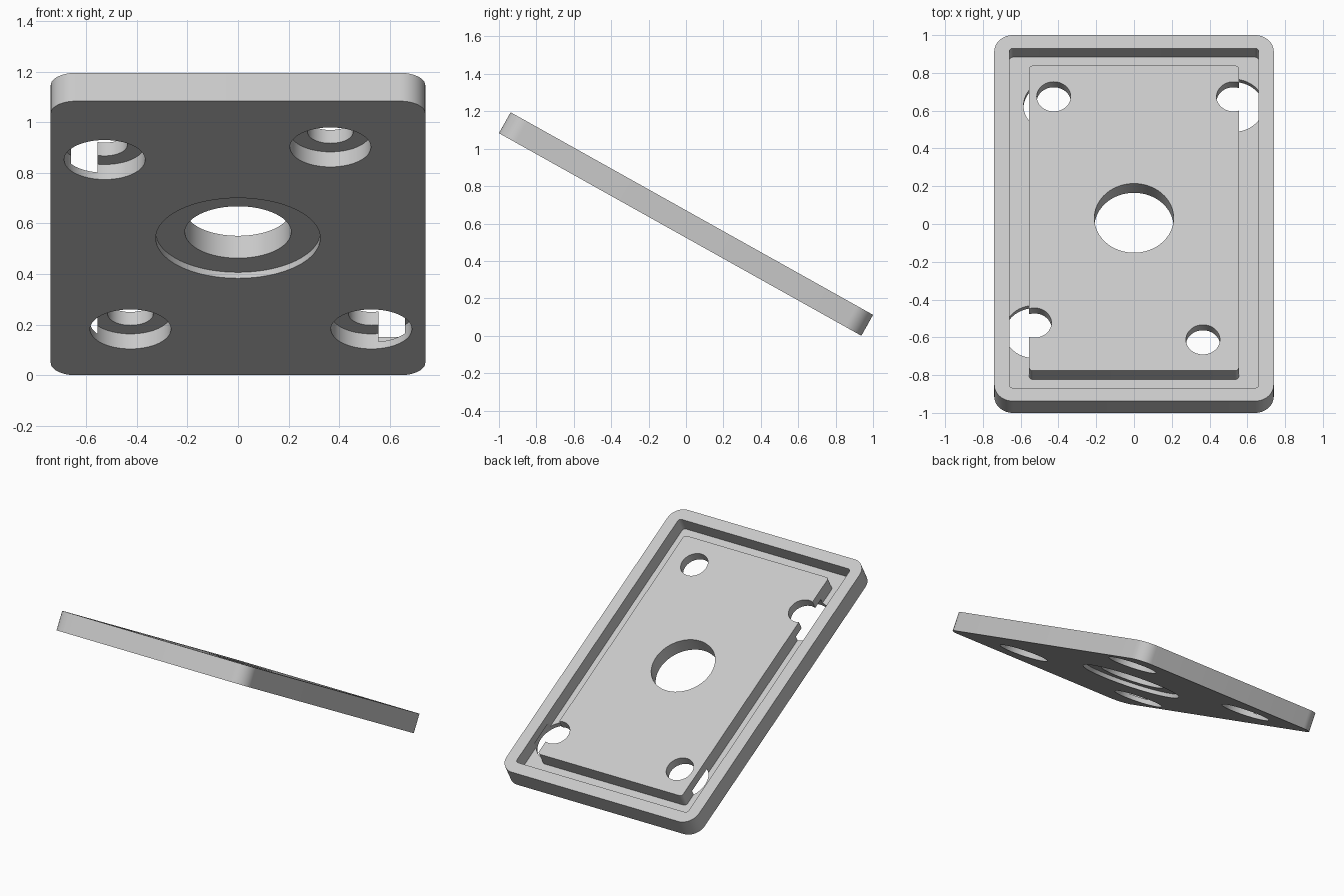
import bpy
import bmesh
import math

default = bpy.data.objects.get("Cube")
if default:
    bpy.data.objects.remove(default, do_unlink=True)

# Plate dimensions, in its own untilted frame
HALF_W, HALF_L, THICK = 0.74, 1.11, 0.128
TOP, BOTTOM = THICK / 2, -THICK / 2
TILT = math.radians(29.2)

grey = bpy.data.materials.new("light_grey")
grey.use_nodes = True
colour = (0.58, 0.58, 0.58, 1)
grey.diffuse_color = colour
grey.node_tree.nodes["Principled BSDF"].inputs["Base Color"].default_value = colour


def rounded_outline(inset, radius, steps=12):
    """Counter-clockwise rounded rectangle, inset from the plate edge."""
    cx, cy = HALF_W - inset - radius, HALF_L - inset - radius
    points = []
    for i, (sx, sy) in enumerate([(1, 1), (-1, 1), (-1, -1), (1, -1)]):
        for k in range(steps + 1):
            a = math.pi / 2 * (i + k / steps)
            points.append((sx * cx + radius * math.cos(a), sy * cy + radius * math.sin(a)))
    return points


def prism(name, outer, z0, z1, inner=None):
    """Extrude an outline, either solid or as a ring around an inner outline."""
    bm = bmesh.new()
    n = len(outer)

    def loop(points, z):
        return [bm.verts.new((x, y, z)) for x, y in points]

    def bridge(a, b):
        for i in range(n):
            j = (i + 1) % n
            bm.faces.new((a[i], a[j], b[j], b[i]))

    low, high = loop(outer, z0), loop(outer, z1)
    bridge(low, high)
    if inner:
        in_low, in_high = loop(inner, z0), loop(inner, z1)
        bridge(high, in_high)
        bridge(in_high, in_low)
        bridge(in_low, low)
    else:
        bm.faces.new(high)
        bm.faces.new(low[::-1])
    bmesh.ops.recalc_face_normals(bm, faces=bm.faces)
    mesh = bpy.data.meshes.new(name)
    bm.to_mesh(mesh)
    bm.free()
    mesh.materials.append(grey)
    obj = bpy.data.objects.new(name, mesh)
    bpy.context.collection.objects.link(obj)
    return obj


def disc(x, y, radius, steps=64):
    return [(x + radius * math.cos(2 * math.pi * i / steps),
             y + radius * math.sin(2 * math.pi * i / steps)) for i in range(steps)]


def cut(target, cutter):
    cutter.hide_render = True
    mod = target.modifiers.new("cut", 'BOOLEAN')
    mod.operation = 'DIFFERENCE'
    mod.solver = 'EXACT'
    mod.object = cutter
    bpy.context.view_layer.objects.active = target
    bpy.ops.object.modifier_apply(modifier=mod.name)
    bpy.data.objects.remove(cutter, do_unlink=True)


# Plate with rounded corners
plate = prism("cover_plate", rounded_outline(0, 0.1), BOTTOM, TOP)

# Gasket groove in the upper face
cut(plate, prism("groove_cutter", rounded_outline(0.08, 0.02), TOP - 0.097, TOP + 0.1,
                 rounded_outline(0.185, 0.02)))

# Stepped holes: x, y, bore radius, counterbore radius, counterbore depth
holes = [(0, 0, 0.21, 0.325, 0.027)]
for x, y in [(-0.425, 0.737), (0.527, 0.737), (-0.527, -0.635), (0.365, -0.737)]:
    holes.append((x, y, 0.09, 0.16, 0.068))
for x, y, bore, wide, depth in holes:
    cut(plate, prism("counterbore_cutter", disc(x, y, wide), BOTTOM - 0.1, BOTTOM + depth))
    cut(plate, prism("bore_cutter", disc(x, y, bore), BOTTOM - 0.1, TOP + 0.1))

# Smooth round walls, keep edges sharp
bpy.ops.object.select_all(action='DESELECT')
plate.select_set(True)
bpy.context.view_layer.objects.active = plate
bpy.ops.object.shade_smooth_by_angle(angle=math.radians(30))

# Tilt the plate and stand its lowest edge on the ground
plate.rotation_euler.x = -TILT
plate.location.z = HALF_L * math.sin(TILT) + THICK / 2 * math.cos(TILT)
